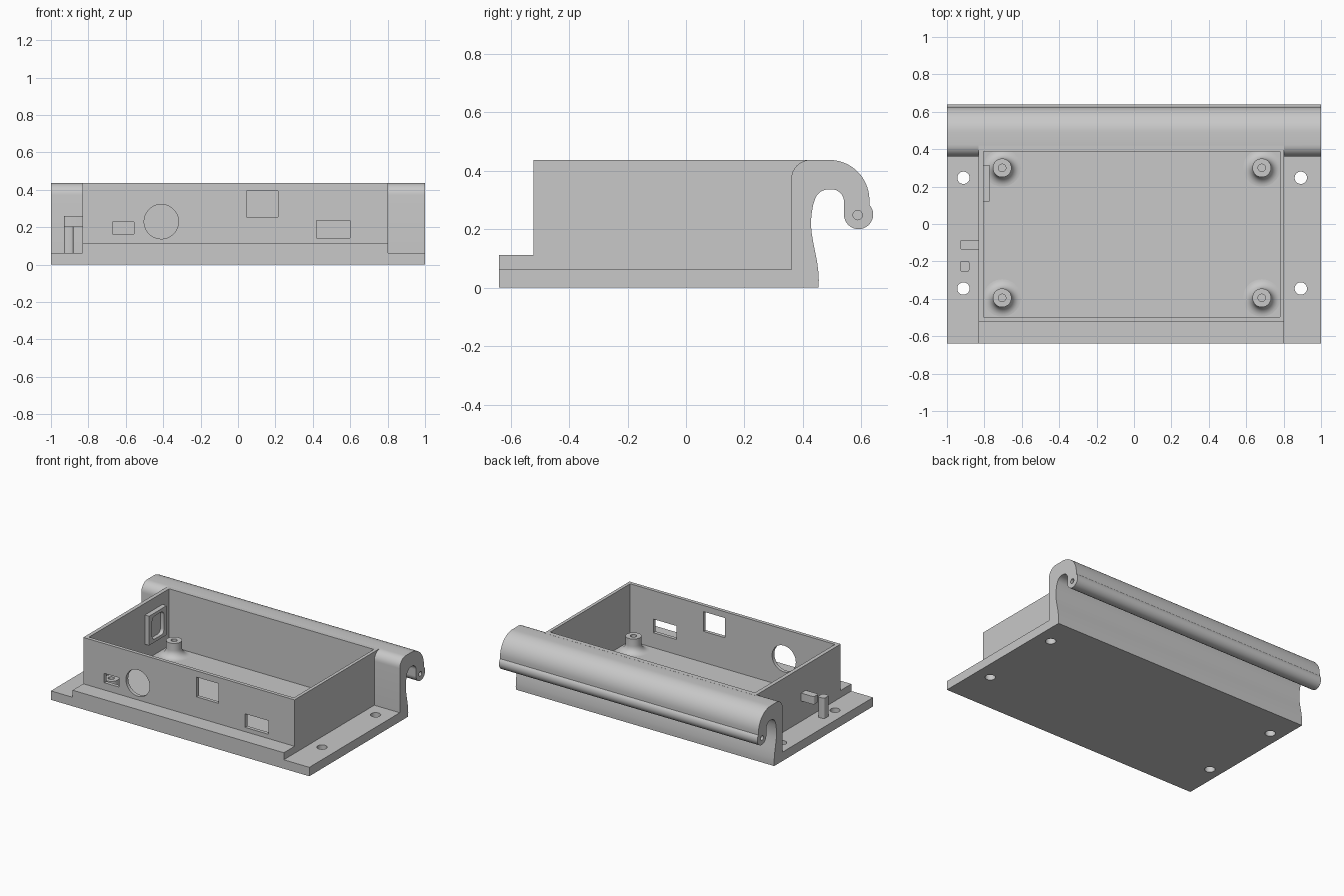
import bpy, bmesh
from math import cos, sin, pi, radians
from mathutils import Matrix, Vector

cube = bpy.data.objects.get("Cube")
if cube:
    bpy.data.objects.remove(cube)

grey = bpy.data.materials.new("plain grey")
grey.use_nodes = True
COLOUR = (0.58, 0.58, 0.58, 1)
grey.diffuse_color = COLOUR
grey.node_tree.nodes["Principled BSDF"].inputs["Base Color"].default_value = COLOUR

WIDTH = (-1, 1)
BOX_X = (-0.832, 0.803)
FLOOR, PLATE, TOP = 0.0375, 0.0625, 0.4365


def finish(bm, name):
    bmesh.ops.recalc_face_normals(bm, faces=bm.faces)
    mesh = bpy.data.meshes.new(name)
    bm.to_mesh(mesh)
    bm.free()
    mesh.materials.append(grey)
    ob = bpy.data.objects.new(name, mesh)
    bpy.context.collection.objects.link(ob)
    return ob


def box(name, xs, ys, zs, bevel=None, radius=0.012):
    """Box from ranges; bevel rounds the edges that run along one axis."""
    lo, hi = Vector((xs[0], ys[0], zs[0])), Vector((xs[1], ys[1], zs[1]))
    bm = bmesh.new()
    bmesh.ops.create_cube(bm, size=1)
    for v in bm.verts:
        v.co = (lo + hi) / 2 + v.co * (hi - lo)
    if bevel is not None:
        edges = [e for e in bm.edges
                 if abs((e.verts[0].co - e.verts[1].co).normalized()[bevel]) > 0.9]
        bmesh.ops.bevel(bm, geom=edges, offset=radius, segments=5,
                        profile=0.5, affect='EDGES')
    return finish(bm, name)


def cylinder(name, centre, radius, depth, axis='Z'):
    bm = bmesh.new()
    turn = {'X': Matrix.Rotation(pi / 2, 4, 'Y'),
            'Y': Matrix.Rotation(pi / 2, 4, 'X'), 'Z': Matrix()}[axis]
    bmesh.ops.create_cone(bm, cap_ends=True, segments=40, radius1=radius, radius2=radius,
                          depth=depth, matrix=Matrix.Translation(centre) @ turn)
    return finish(bm, name)


def extrude_x(name, profile, xs):
    bm = bmesh.new()
    face = bm.faces.new([bm.verts.new((xs[0], y, z)) for y, z in profile])
    new = bmesh.ops.extrude_face_region(bm, geom=[face])["geom"]
    for v in new:
        if isinstance(v, bmesh.types.BMVert):
            v.co.x = xs[1]
    return finish(bm, name)


def arc(cy, cz, r, start, end, steps=12):
    angles = [radians(start + (end - start) * i / steps) for i in range(steps + 1)]
    return [(cy + r * cos(a), cz + r * sin(a)) for a in angles]


def revolve(name, profile, centre):
    bm = bmesh.new()
    verts = [bm.verts.new((r, 0, z)) for r, z in profile]
    edges = [bm.edges.new((a, b)) for a, b in zip(verts, verts[1:])]
    bmesh.ops.spin(bm, geom=verts + edges, cent=(0, 0, 0), axis=(0, 0, 1),
                   angle=2 * pi, steps=36)
    bmesh.ops.remove_doubles(bm, verts=bm.verts, dist=0.0001)
    bmesh.ops.translate(bm, verts=bm.verts, vec=centre)
    return finish(bm, name)


def select(ob):
    bpy.ops.object.select_all(action='DESELECT')
    ob.select_set(True)
    bpy.context.view_layer.objects.active = ob


def combine(target, others, operation):
    for other in others:
        select(target)
        mod = target.modifiers.new("combine", 'BOOLEAN')
        mod.operation, mod.solver, mod.object = operation, 'EXACT', other
        bpy.ops.object.modifier_apply(modifier=mod.name)
        bpy.data.objects.remove(other)


def smooth(ob):
    select(ob)
    bpy.ops.object.shade_smooth_by_angle(angle=radians(30))


# Hooked rail: rounded shoulder, curl, round tip, then the inner curve back to the foot
hook = [(0.36, 0)]
hook += arc(0.425, TOP - 0.065, 0.065, 180, 90, 8)
hook += arc(0.49, TOP - 0.137, 0.137, 90, 0, 18)
hook += [(0.627, 0.283)]
hook += arc(0.59, 0.25, 0.05, 28, -180, 20)
hook += arc(0.498, 0.294, 0.042, 0, 90, 8)
hook += arc(0.488, 0.286, 0.05, 90, 155, 6)
hook += [(0.434, 0.28), (0.429, 0.25), (0.427, 0.22), (0.429, 0.19), (0.434, 0.16),
         (0.441, 0.125), (0.448, 0.09), (0.453, 0.05), (0.454, 0.025), (0.453, 0)]

# Housing: flange plate, front step, box block and rail in one solid
body = box("housing", WIDTH, (-0.64, 0.40), (0, PLATE))
combine(body, [
    box("front_step", BOX_X, (-0.64, -0.45), (0, 0.112)),
    box("box_block", BOX_X, (-0.522, 0.42), (0, TOP)),
    extrude_x("hook_rail", hook, WIDTH),
], 'UNION')

# Cavity, wall openings, screw holes and the blind bores in the rail ends
WALL = (-0.60, -0.45)
cutters = [
    box("cavity", (-0.805, 0.78), (-0.497, 0.388), (FLOOR, 0.6)),
    box("small_port", (-0.67, -0.557), WALL, (0.163, 0.228)),
    cylinder("round_port", (-0.41, -0.52, 0.23), 0.092, 0.15, 'Y'),
    box("tall_port", (0.045, 0.213), WALL, (0.255, 0.393)),
    box("wide_port", (0.42, 0.60), WALL, (0.142, 0.237)),
]
for x in (-1, 1):
    cutters.append(cylinder("rail_bore", (x, 0.587, 0.248), 0.016, 0.3, 'X'))
for x in (-0.912, 0.892):
    for y in (-0.345, 0.247):
        cutters.append(cylinder("screw_hole", (x, y, 0.03), 0.033, 0.2))
combine(body, cutters, 'DIFFERENCE')
smooth(body)

# Standoffs with a flared foot and a blind screw hole
FLARE, POST_TOP = 0.05, 0.1375
standoff = arc(0.05 + FLARE, FLOOR + FLARE, FLARE, 270, 180, 8)
standoff += [(0.05, POST_TOP), (0.02, POST_TOP), (0.02, 0.06), (0, 0.06)]
for x, side in ((-0.705, "right"), (0.683, "left")):
    for y, end in ((-0.395, "front"), (0.30, "back")):
        smooth(revolve(f"standoff_{end}_{side}", standoff, (x, y, 0)))

# Socket frame on the inside of the side wall, with a rounded pocket
frame = box("socket_frame", (-0.81, -0.773), (0.12, 0.315), (0.15, 0.355))
combine(frame, [box("socket_pocket", (-0.80, -0.7), (0.155, 0.285), (0.172, 0.333), 0, 0.03)],
        'DIFFERENCE')
smooth(frame)

# Cable guides outside the same wall
smooth(box("guide_arm", (-0.93, -0.82), (-0.137, -0.085), (0.205, 0.26), 2))
smooth(box("guide_pin", (-0.93, -0.88), (-0.255, -0.198), (0.055, 0.205), 2))
